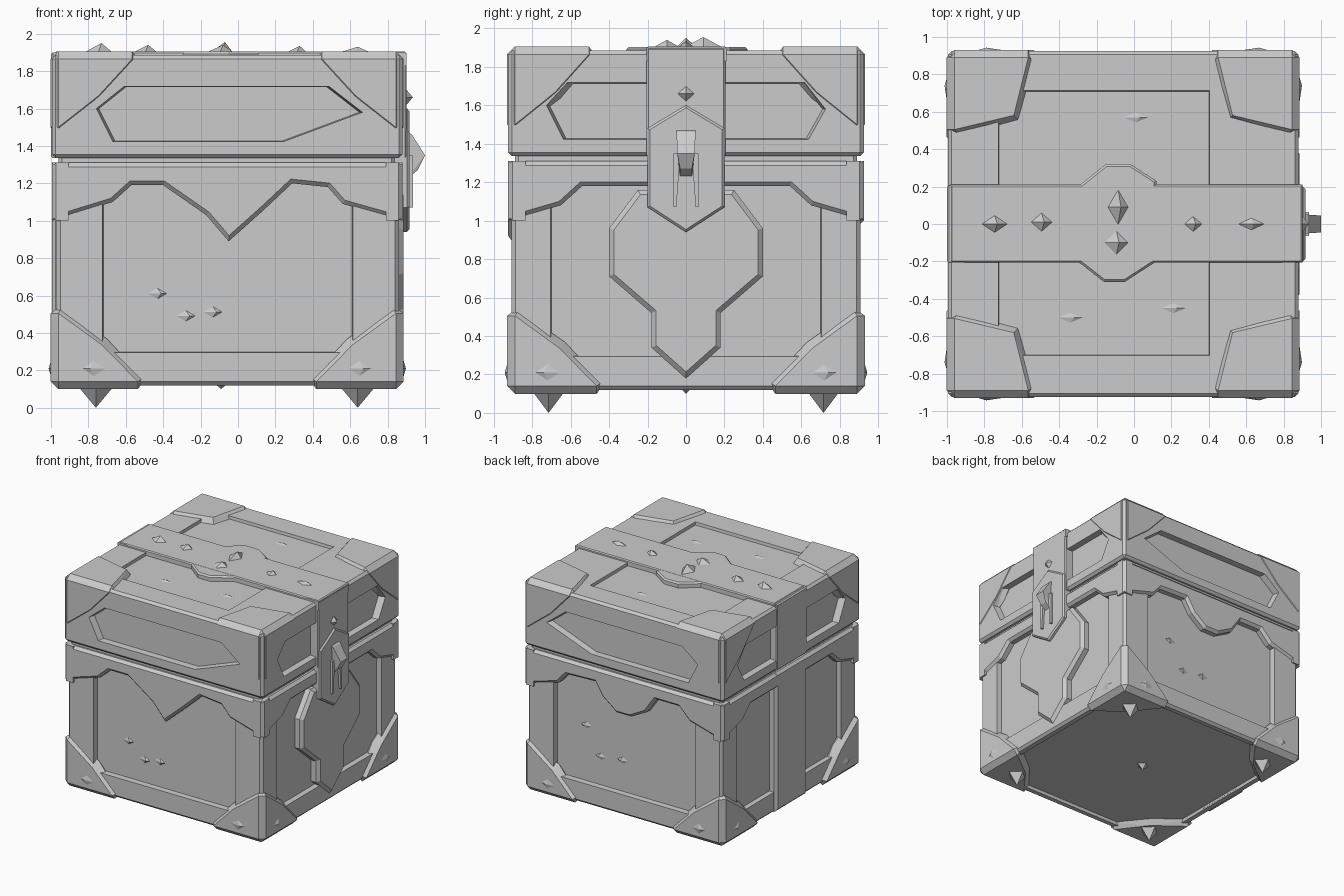
import bpy, bmesh, random
from mathutils import Vector

if "Cube" in bpy.data.objects:
    bpy.data.objects.remove(bpy.data.objects["Cube"])

random.seed(4)

# Chest faces: (u, v, d) -> world, d = distance outward from the nominal face plane
FACES = {
    'front': lambda u, v, d: (u, -0.925 - d, v),
    'back': lambda u, v, d: (u, 0.925 + d, v),
    'right': lambda u, v, d: (0.88 + d, u, v),
    'left': lambda u, v, d: (-0.995 - d, u, v),
    'top': lambda u, v, d: (u, v, 1.89 + d),
    'bottom': lambda u, v, d: (u, v, 0.12 - d),
}


def finish(name, bm):
    bmesh.ops.recalc_face_normals(bm, faces=bm.faces)
    me = bpy.data.meshes.new(name)
    bm.to_mesh(me)
    bm.free()
    ob = bpy.data.objects.new(name, me)
    bpy.context.collection.objects.link(ob)
    return ob


def hull(name, pts):
    bm = bmesh.new()
    for p in pts:
        bm.verts.new(p)
    r = bmesh.ops.convex_hull(bm, input=bm.verts)
    junk = {g for g in r['geom_interior'] + r['geom_unused'] if isinstance(g, bmesh.types.BMVert)}
    bmesh.ops.delete(bm, geom=list(junk), context='VERTS')
    return finish(name, bm)


def plate(name, face, pts, d0, d1, bevel=0.02, scale=1.0):
    """Outline on a face, from depth d0 (scaled for a sloped wall) out to d1."""
    f = FACES[face]
    cu = sum(p[0] for p in pts) / len(pts)
    cv = sum(p[1] for p in pts) / len(pts)
    bm = bmesh.new()
    low = [bm.verts.new(f(cu + (u - cu) * scale, cv + (v - cv) * scale, d0)) for u, v in pts]
    top = [bm.verts.new(f(u, v, d1)) for u, v in pts]
    bm.faces.new(low)
    cap = bm.faces.new(top)
    n = len(pts)
    for i in range(n):
        j = (i + 1) % n
        bm.faces.new((low[i], low[j], top[j], top[i]))
    bmesh.ops.recalc_face_normals(bm, faces=bm.faces)
    if bevel:
        bmesh.ops.bevel(bm, geom=list(cap.edges), offset=bevel, segments=1, affect='EDGES')
    return finish(name, bm)


def block(name, x0, x1, y, z0, z1, bevel=0.02):
    bm = bmesh.new()
    bmesh.ops.create_cube(bm, size=1)
    for v in bm.verts:
        v.co = ((x0 + x1) / 2 + v.co.x * (x1 - x0), v.co.y * 2 * y, (z0 + z1) / 2 + v.co.z * (z1 - z0))
    bmesh.ops.bevel(bm, geom=bm.edges[:], offset=bevel, segments=1, affect='EDGES')
    return finish(name, bm)


def rect(u0, u1, v0, v1):
    return [(u0, v0), (u1, v0), (u1, v1), (u0, v1)]


def mirror(pts):
    return [(-u, v) for u, v in reversed(pts)]


def carve(ob, face, pts, depth, scale=0.96):
    cut = plate('cutter', face, pts, -depth, 0.05, 0, scale)
    cut.hide_render = True
    m = ob.modifiers.new('recess', 'BOOLEAN')
    m.operation, m.solver, m.object = 'DIFFERENCE', 'EXACT', cut
    bpy.context.view_layer.objects.active = ob
    bpy.ops.object.modifier_apply(modifier=m.name)
    bpy.data.objects.remove(cut)


def spike(name, face, u, v, ru, rv, h, base=-0.02, lean=0.0):
    f = FACES[face]
    hull(name, [f(u - ru, v, base), f(u + ru, v, base), f(u, v - rv, base),
                f(u, v + rv, base), f(u + lean, v, h)])


# Lower body with sunken panels and floor
body = block('body', -0.97, 0.86, 0.908, 0.12, 1.3)
for face in ('front', 'back'):
    carve(body, face, rect(-0.73, 0.62, 0.29, 1.24), 0.065, 0.985)
for face in ('right', 'left'):
    carve(body, face, rect(-0.71, 0.71, 0.29, 1.24), 0.065, 0.985)
carve(body, 'bottom', rect(-0.92, 0.81, -0.86, 0.86), 0.025, 0.98)
block('seam_filler', -0.96, 0.84, 0.89, 1.25, 1.37)

# Lid with sunken panels
lid = block('lid', -0.995, 0.88, 0.925, 1.335, 1.885)
lid_panel = [(-0.62, 1.72), (-0.77, 1.6), (-0.68, 1.42), (0.25, 1.42), (0.68, 1.58), (0.5, 1.72)]
side_panel = [(-0.63, 1.72), (-0.74, 1.6), (-0.65, 1.42), (0.65, 1.42), (0.74, 1.58), (0.63, 1.72)]
for face in ('front', 'back'):
    carve(lid, face, lid_panel, 0.055)
for face in ('right', 'left'):
    carve(lid, face, side_panel, 0.055)
carve(lid, 'top', rect(-0.73, 0.41, -0.71, 0.72), 0.03, 0.985)

# Rim bands around the top of the body, with cut-out lower edges
front_band = [(-0.995, 1.31), (-0.995, 1.0), (-0.67, 1.1), (-0.57, 1.19), (-0.4, 1.19), (-0.17, 1.03),
              (-0.05, 0.89), (0.13, 1.05), (0.29, 1.2), (0.48, 1.18), (0.56, 1.09), (0.88, 1.0), (0.88, 1.31)]
back_band = [(-0.995, 1.31), (-0.995, 1.0), (-0.67, 1.09), (-0.57, 1.19), (-0.36, 1.19), (-0.27, 1.06),
             (-0.12, 0.98), (0.02, 0.98), (0.15, 1.08), (0.22, 1.19), (0.48, 1.18), (0.56, 1.09),
             (0.88, 1.0), (0.88, 1.31)]
half = [(-0.925, 1.31), (-0.925, 1.0), (-0.65, 1.08), (-0.54, 1.18)]
side_band = half + mirror(half)
for face, pts in (('front', front_band), ('back', back_band), ('right', side_band), ('left', side_band)):
    plate(face + '_rim_band', face, pts, -0.09, 0.0, 0.022)


# Corner brackets: hull of three outlined faces meeting at a chamfered corner
def bracket(name, sx, sy, z, up, size, cap):
    out, e = -0.006, 0.035
    corner = Vector((-0.058 + sx * 0.9375, sy * 0.925, z))
    sign = Vector((-sx, -sy, up))
    pts = []
    for i, j, k, f in ((0, 1, 2, cap), (0, 2, 1, 0.58), (1, 2, 0, 0.58)):
        a, b = size[i], size[j]
        for g, depth in ((0, out), (0.03, 0.055)):
            for p, q in ((e, e), (a + g, e), (f * a + g, f * b + g), (e, b + g)):
                w = [0, 0, 0]
                w[i], w[j], w[k] = p, q, depth
                pts.append(corner + Vector(w) * sign)
    hull(name, pts)


for sx in (-1, 1):
    for sy in (-1, 1):
        bracket('lid_bracket', sx, sy, 1.9, -1, (0.43, 0.42, 0.4), 0.82)
        bracket('base_bracket', sx, sy, 0.105, 1, (0.46, 0.46, 0.4), 0.6)
        # Pointed feet and raised studs on the brackets
        x = -0.06 + sx * 0.7
        spike('foot', 'bottom', x, sy * 0.715, 0.1, 0.09, 0.12, 0.0)
        face = 'front' if sy < 0 else 'back'
        spike('bracket_stud', face, x, 0.21, 0.09, 0.06, 0.018, 0.0, sx * 0.03)
        face = 'right' if sx > 0 else 'left'
        spike('bracket_stud', face, sy * 0.71, 0.21, 0.09, 0.06, 0.018, 0.0, sy * 0.03)
spike('floor_stud', 'bottom', -0.09, 0, 0.06, 0.05, 0.02, -0.03)

# Strap over the top with a wider middle, and down both ends
plate('top_strap', 'top', rect(-0.98, 0.9, -0.205, 0.21), -0.06, 0.015, 0.008)
plate('strap_middle', 'top', [(-0.3, 0.2), (-0.15, 0.32), (-0.02, 0.32), (0.12, 0.23), (0.12, -0.2),
                              (-0.05, -0.31), (-0.16, -0.31), (-0.3, -0.2)], -0.06, 0.014, 0.012)
plate('lid_strap_right', 'right', rect(-0.205, 0.205, 1.335, 1.9), -0.09, 0.022, 0.01)
plate('lid_strap_left', 'left', rect(-0.205, 0.205, 1.335, 1.9), -0.09, 0.005, 0.01)
plate('body_strap_left', 'left', rect(-0.205, 0.205, 0.13, 1.31), -0.09, 0.0, 0.02)
for u, v, ru, rv, h in ((-0.75, 0.0, 0.09, 0.06, 0.06), (-0.5, 0.01, 0.08, 0.07, 0.05),
                        (-0.09, 0.09, 0.07, 0.12, 0.065), (-0.1, -0.1, 0.09, 0.09, 0.05),
                        (0.31, 0.0, 0.07, 0.06, 0.045), (0.62, 0.0, 0.11, 0.05, 0.04)):
    spike('strap_stud', 'top', u, v, ru, rv, h, 0.0, 0.02)

# Shield plate, lock plate and clasp on the right end
shield = [(-0.25, 1.16), (-0.4, 0.96), (-0.4, 0.71), (-0.18, 0.52), (-0.18, 0.34), (0, 0.18)]
plate('shield_plate', 'right', shield + mirror(shield[:-1]), -0.09, 0.005, 0.025)
lock = [(0, 1.6), (-0.2, 1.48), (-0.2, 1.07), (0, 0.94)]
plate('lock_plate', 'right', lock + mirror(lock[1:-1]), -0.06, 0.036, 0.012)
for s in (-1, 1):
    plate('clasp_prong', 'right', [(s * 0.03, 1.35), (s * 0.065, 1.35), (s * 0.065, 1.07), (s * 0.05, 1.07)],
          0.0, 0.055, 0)
R = FACES['right']
hull('clasp_hook', [R(s * y, z, d) for s in (-1, 1) for y, z, d in
                    ((0.05, 1.48, 0.02), (0.05, 1.46, 0.05), (0.045, 1.35, 0.12),
                     (0.03, 1.27, 0.08), (0.03, 1.22, 0.02))])
spike('lid_stud', 'right', 0, 1.66, 0.07, 0.065, 0.055, 0.0)

# Worn chips scattered over the panels
for face in ('front', 'back'):
    for k in range(3):
        spike('wear_chip', face, random.uniform(-0.5, 0.4), random.uniform(0.45, 0.85),
              0.07, 0.04, -0.052, -0.07, 0.03)
for u, v in ((0.0, 0.57), (-0.35, -0.5), (0.2, -0.45)):
    spike('wear_chip', 'top', u, v, 0.1, 0.04, -0.02, -0.035, 0.03)
